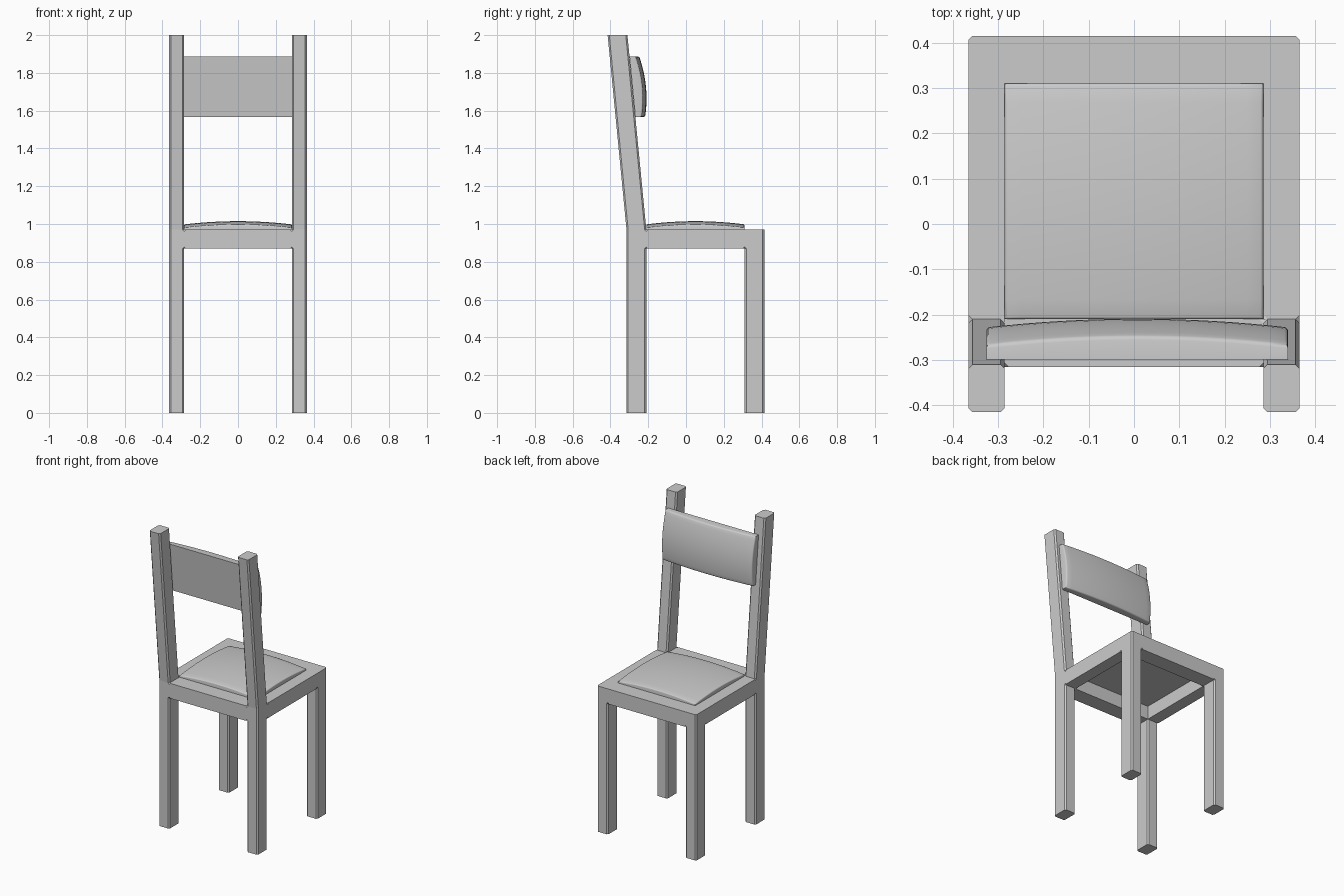
import bpy, bmesh
from mathutils import Matrix

if "Cube" in bpy.data.objects:
    bpy.data.objects.remove(bpy.data.objects["Cube"])


def finish(name, bm):
    bmesh.ops.recalc_face_normals(bm, faces=bm.faces)
    me = bpy.data.meshes.new(name)
    bm.to_mesh(me)
    bm.free()
    ob = bpy.data.objects.new(name, me)
    bpy.context.collection.objects.link(ob)
    return ob


# Wooden frame: one skin around the filled cells of a coarse 3D grid
G = ([-.365, -.285, .285, .365], [-.315, -.21, .31, .415], [0, .87, .97, 2.0])


def filled(c):
    i, j, k = c
    if not all(0 <= a <= 2 for a in c):
        return False
    corner = i != 1 and j != 1
    return (corner, i != 1 or j != 1, corner and j == 0)[k]  # legs, rails, back posts


bm = bmesh.new()
verts = {}


def vert(c):
    if c not in verts:
        verts[c] = bm.verts.new([G[a][c[a]] for a in range(3)])
    return verts[c]


for cell in [(i, j, k) for i in range(3) for j in range(3) for k in range(3)]:
    if not filled(cell):
        continue
    for ax in range(3):
        u, v = [a for a in range(3) if a != ax]
        for side in (0, 1):
            near = list(cell)
            near[ax] += 2 * side - 1
            if filled(tuple(near)):
                continue
            loop = []
            for du, dv in ((0, 0), (1, 0), (1, 1), (0, 1)):
                p = list(cell)
                p[ax] += side
                p[u] += du
                p[v] += dv
                loop.append(vert(tuple(p)))
            bm.faces.new(loop)
bmesh.ops.recalc_face_normals(bm, faces=bm.faces)

# Small chamfers on the upright outer corners
upright = [e for e in bm.edges
           if abs(e.verts[0].co.z - e.verts[1].co.z) > .05
           and len(e.link_faces) == 2 and e.calc_face_angle_signed() > .5]
bmesh.ops.bevel(bm, geom=upright, offset=.009, segments=1, profile=.5,
                affect='EDGES', clamp_overlap=True)

# Lean the back posts
for v in bm.verts:
    if v.co.z > .971:
        v.co.y -= .1 * (v.co.z - .97) / 1.03
finish("chair_frame", bm)


# Cushions: flat underside, domed top, softened rim
def cushion(name, w, h, edge, bulge_u, bulge_v, soft, matrix):
    bm = bmesh.new()
    bmesh.ops.create_grid(bm, x_segments=16, y_segments=12, size=.5)
    top = bmesh.ops.extrude_face_region(bm, geom=bm.faces[:], use_keep_orig=True)["geom"]
    for v in [g for g in top if isinstance(g, bmesh.types.BMVert)]:
        x, y = v.co.x * 2, v.co.y * 2
        v.co.z = edge + bulge_u * (1 - x * x) + bulge_v * (1 - y * y)
    for v in bm.verts:
        v.co.x *= w
        v.co.y *= h
    bm.normal_update()
    bmesh.ops.recalc_face_normals(bm, faces=bm.faces)
    rim = [e for e in bm.edges if e.calc_face_angle(0) > .9
           and min(v.co.z for v in e.verts) > edge * .9]
    bmesh.ops.bevel(bm, geom=rim, offset=soft, segments=3, profile=.5,
                    affect='EDGES', clamp_overlap=True)
    bm.transform(matrix)
    ob = finish(name, bm)
    bpy.ops.object.select_all(action='DESELECT')
    ob.select_set(True)
    bpy.context.view_layer.objects.active = ob
    bpy.ops.object.shade_smooth_by_angle(angle=.6)


cushion("seat_cushion", .57, .52, .022, .017, .017, .006,
        Matrix.Translation((0, .05, .96 - .001)))

# Backrest leans with the posts: width flips to x, height to z, thickness to y
lean = Matrix(((-1, 0, 0, .007), (0, -.097, 1, -.283), (0, 1, 0, 1.727), (0, 0, 0, 1)))
cushion("backrest_cushion", .665, .32, .032, .019, .02, .008, lean)
